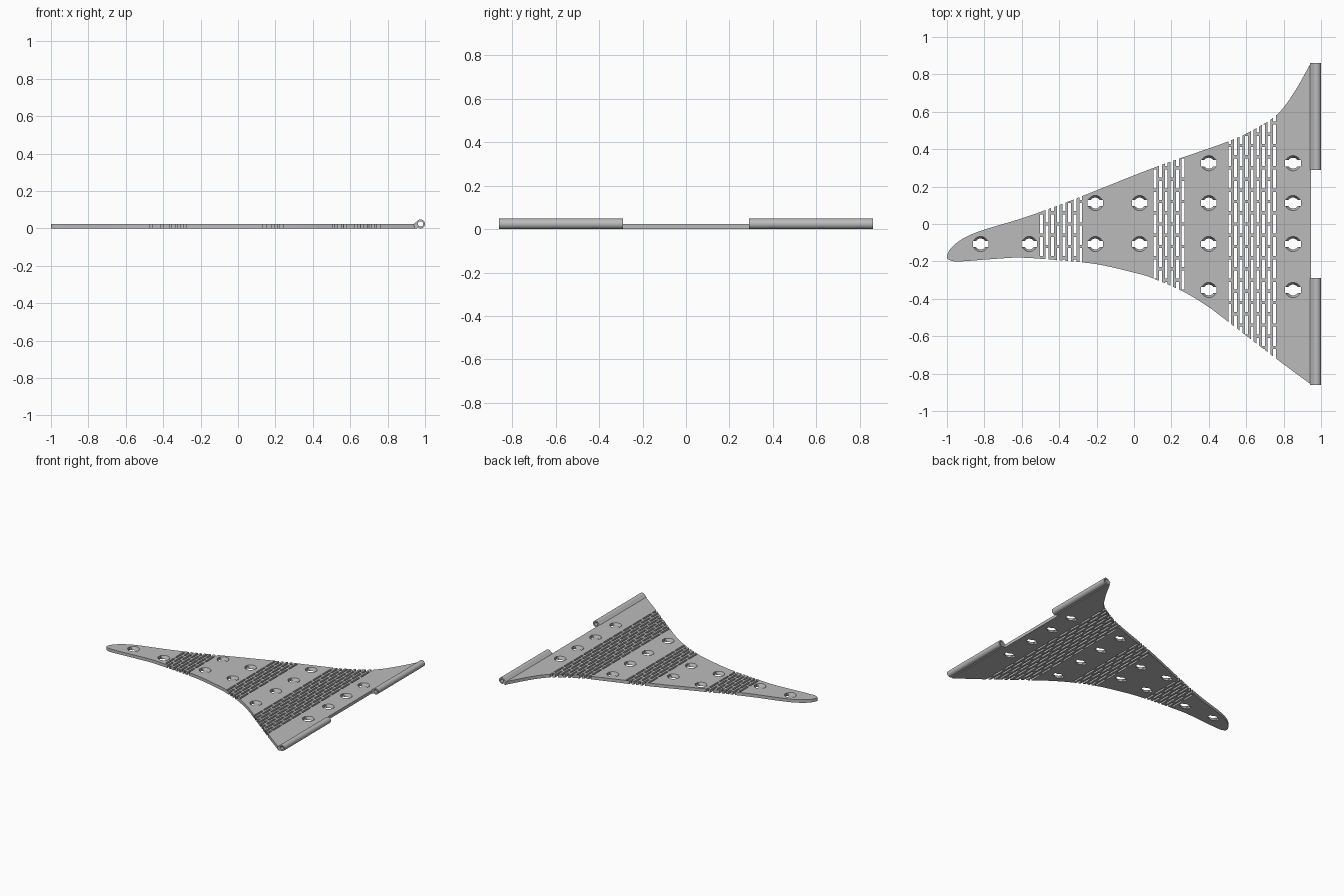
import bpy, bmesh, math
from mathutils import Vector, Matrix

cube = bpy.data.objects.get("Cube")
if cube:
    bpy.data.objects.remove(cube, do_unlink=True)

THICK = 0.024
grey = bpy.data.materials.new("mid grey")
grey.use_nodes = True
colour = (0.5, 0.5, 0.5, 1)
grey.diffuse_color = colour
grey.node_tree.nodes["Principled BSDF"].inputs["Base Color"].default_value = colour


def make_object(name, bm):
    bmesh.ops.recalc_face_normals(bm, faces=bm.faces[:])
    mesh = bpy.data.meshes.new(name)
    bm.to_mesh(mesh)
    bm.free()
    mesh.materials.append(grey)
    obj = bpy.data.objects.new(name, mesh)
    bpy.context.collection.objects.link(obj)
    return obj


def extrude(bm, points, offset):
    """Close a planar outline and pull it along offset."""
    face = bm.faces.new([bm.verts.new(p) for p in points])
    top = bmesh.ops.extrude_face_region(bm, geom=[face])["geom"]
    verts = [g for g in top if isinstance(g, bmesh.types.BMVert)]
    bmesh.ops.translate(bm, verts=verts, vec=offset)


def smooth_path(points, steps=6):
    """Catmull-Rom curve through the points."""
    pts = [Vector(p) for p in points]
    pts = [2 * pts[0] - pts[1]] + pts + [2 * pts[-1] - pts[-2]]
    out = []
    for a, b, c, d in zip(pts, pts[1:], pts[2:], pts[3:]):
        for i in range(steps):
            t = i / steps
            out.append(0.5 * (2 * b + (c - a) * t + (2 * a - 5 * b + 4 * c - d) * t ** 2
                              + (3 * b - a - 3 * c + d) * t ** 3))
    return out + [pts[-2]]


def add_box(bm, x, y, width, length):
    size = Matrix.Diagonal((width, length, THICK * 4, 1))
    bmesh.ops.create_cube(bm, size=1, matrix=Matrix.Translation((x, y, THICK / 2)) @ size)


def cut(obj, cutter):
    mod = obj.modifiers.new("cut", 'BOOLEAN')
    mod.operation = 'DIFFERENCE'
    mod.solver = 'EXACT'
    mod.object = cutter
    cutter.hide_render = True
    bpy.context.view_layer.update()
    graph = bpy.context.evaluated_depsgraph_get()
    mesh = bpy.data.meshes.new_from_object(obj.evaluated_get(graph))
    obj.modifiers.clear()
    obj.data = mesh
    bpy.data.objects.remove(cutter, do_unlink=True)


# Tapering plate: one curved edge running from the back corner round the tip
outline = [(0.945, 0.86), (0.86, 0.71), (0.77, 0.59), (0.65, 0.51), (0.5, 0.44),
           (0.2, 0.335), (0, 0.26), (-0.3, 0.14), (-0.57, 0.04), (-0.8, -0.03),
           (-0.9, -0.07), (-0.97, -0.12), (-1, -0.17), (-0.985, -0.193),
           (-0.93, -0.2), (-0.75, -0.187), (-0.6, -0.18), (-0.4, -0.195),
           (-0.2, -0.215), (0, -0.26), (0.1, -0.29), (0.27, -0.365), (0.4, -0.445),
           (0.5, -0.52), (0.76, -0.72), (0.945, -0.857)]
bm = bmesh.new()
extrude(bm, [(p.x, p.y, 0) for p in smooth_path(outline)], (0, 0, THICK))
plate = make_object("plate", bm)

# Staggered flex slots in three bands, plus the side notches of the holes
PITCH, SLOT, PERIOD, BRIDGE = 0.03, 0.015, 0.12, 0.018
bm = bmesh.new()
for start, count in ((-0.495, 8), (0.112, 6), (0.512, 9)):
    for column in range(count):
        shift = PERIOD / 2 if column % 2 else 0
        for row in range(-8, 8):
            add_box(bm, start + column * PITCH, row * PERIOD + shift, SLOT, PERIOD - BRIDGE)

low, high = -0.107, 0.112
middle, full = (low, high), (-0.353, low, high, 0.325)
columns = ((-0.82, (low,)), (-0.56, (low,)), (-0.207, middle),
           (0.03, middle), (0.4, full), (0.85, full))
holes = [(x, y) for x, ys in columns for y in ys]
for x, y in holes:
    add_box(bm, x, y, 0.084, 0.034)
cut(plate, make_object("slot_cutter", bm))

# Tapered round holes
bm = bmesh.new()
for x, y in holes:
    bmesh.ops.create_cone(bm, cap_ends=True, segments=32, radius1=0.027, radius2=0.043,
                          depth=THICK * 1.4, matrix=Matrix.Translation((x, y, THICK / 2)))
cut(plate, make_object("hole_cutter", bm))

# Hinge barrels with a sloped web joining each one to the plate
CENTRE_X, CENTRE_Z, OUTER, INNER, SIDES = 0.976, 0.024, 0.024, 0.014, 32
web = [(0.94, 0.023), (0.958, 0.04), (0.963, 0.024), (0.96, 0.007), (0.958, 0), (0.944, 0)]
for side, start in (("back", 0.29), ("front", -0.86)):
    length = 0.57
    bm = bmesh.new()
    rings = []
    for radius, y in ((OUTER, start), (OUTER, start + length),
                      (INNER, start + length), (INNER, start)):
        angles = [2 * math.pi * i / SIDES for i in range(SIDES)]
        rings.append([bm.verts.new((CENTRE_X + radius * math.cos(a), y,
                                    CENTRE_Z + radius * math.sin(a))) for a in angles])
    for a, b in zip(rings, rings[1:] + rings[:1]):
        for i in range(SIDES):
            j = (i + 1) % SIDES
            bm.faces.new((a[i], a[j], b[j], b[i]))
    barrel = make_object(side + "_hinge_barrel", bm)
    bpy.ops.object.select_all(action='DESELECT')
    barrel.select_set(True)
    bpy.context.view_layer.objects.active = barrel
    bpy.ops.object.shade_smooth_by_angle()

    bm = bmesh.new()
    extrude(bm, [(x, start, z) for x, z in web], (0, length, 0))
    make_object(side + "_hinge_web", bm)
